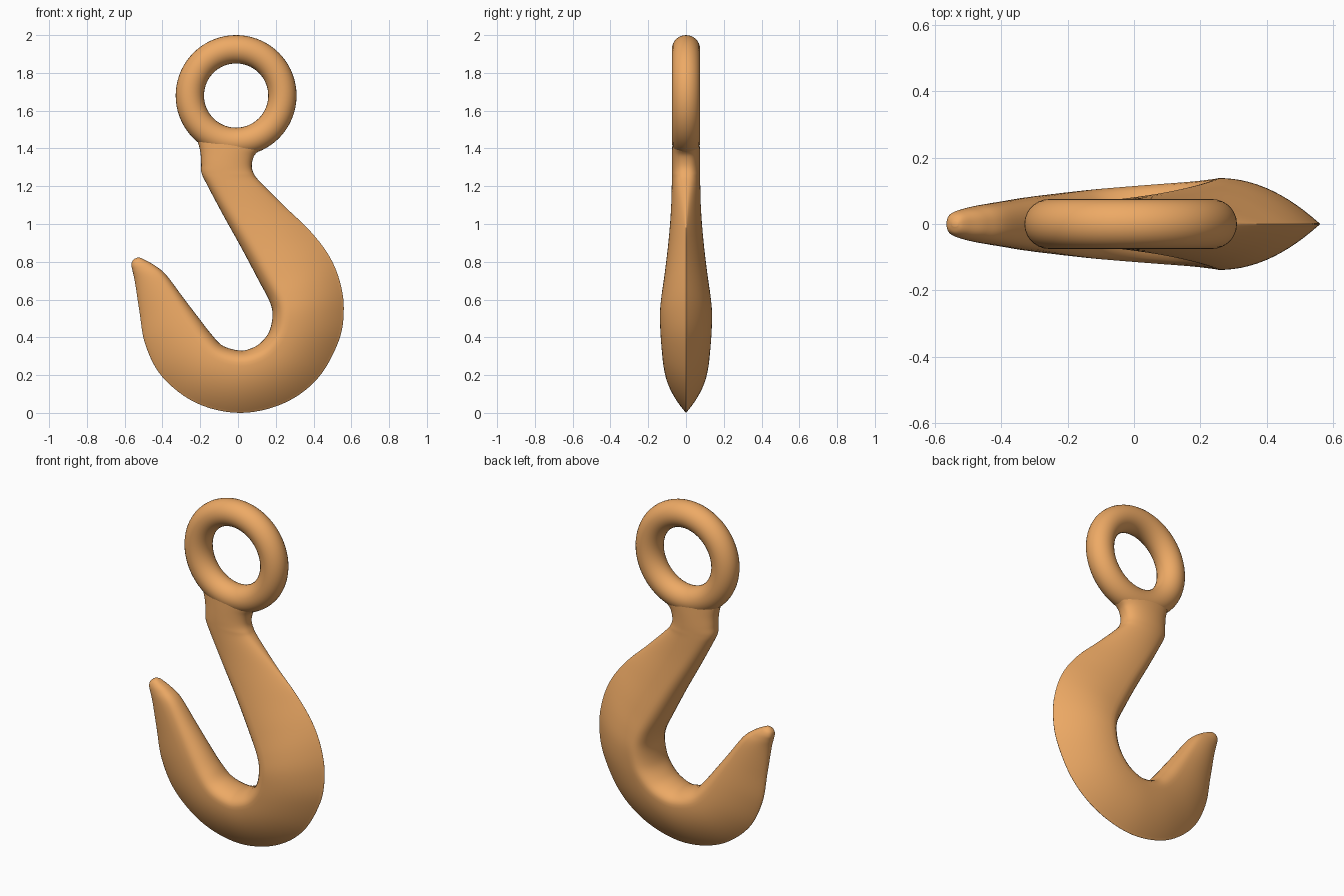
import bpy, bmesh, math

if "Cube" in bpy.data.objects:
    bpy.data.objects.remove(bpy.data.objects["Cube"])

mat = bpy.data.materials.new("orange_paint")
mat.diffuse_color = (0.85, 0.40, 0.13, 1)
mat.use_nodes = True
mat.node_tree.nodes["Principled BSDF"].inputs["Base Color"].default_value = mat.diffuse_color


def finish(obj, angle):
    obj.data.materials.append(mat)
    bpy.ops.object.select_all(action='DESELECT')
    obj.select_set(True)
    bpy.context.view_layer.objects.active = obj
    bpy.ops.object.shade_smooth_by_angle(angle=math.radians(angle))


# eye ring
bpy.ops.mesh.primitive_torus_add(location=(-0.01, 0, 1.68), rotation=(math.pi / 2, 0, 0),
                                 major_radius=0.245, minor_radius=0.075,
                                 major_segments=72, minor_segments=28)
ring = bpy.context.object
ring.name = "eye_ring"
finish(ring, 60)

# hook stations: throat-side x, z, outer-side x, z, half thickness, teardrop blend
stations = [
    (-.22, 1.46, .13, 1.40, .072, 0), (-.20, 1.385, .088, 1.365, .074, 0),
    (-.195, 1.32, .073, 1.31, .075, 0), (-.193, 1.27, .085, 1.265, .075, 0),
    (-.165, 1.21, .12, 1.22, .077, .2), (-.08, 1.05, .25, 1.09, .083, .65),
    (.02, .87, .38, .965, .095, .95), (.11, .70, .48, .835, .114, 1),
    (.165, .595, .538, .70, .13, 1), (.183, .52, .56, .55, .138, 1),
    (.165, .43, .533, .38, .135, 1), (.118, .37, .42, .18, .128, 1),
    (.068, .341, .24, .050, .122, 1), (.01, .33, .01, 0, .115, 1),
    (-.08, .355, -.22, .052, .105, 1), (-.14, .415, -.40, .19, .095, .95),
    (-.21, .505, -.49, .36, .085, .8), (-.29, .61, -.522, .54, .073, .6),
    (-.38, .73, -.545, .69, .060, .35), (-.44, .78, -.558, .75, .048, .1),
    (-.49, .808, -.564, .778, .038, 0), (-.515, .82, -.561, .80, .026, 0),
    (-.53, .823, -.548, .816, .008, 0),
]


def spline(p0, p1, p2, p3, t):
    return [0.5 * (2 * b + (c - a) * t + (2 * a - 5 * b + 4 * c - d) * t * t
                   + (3 * b - a - 3 * c + d) * t ** 3)
            for a, b, c, d in zip(p0, p1, p2, p3)]


def half_width(u, s, blend):
    # rounded box blended into a teardrop with a thin outer edge
    rounded = max(s, 0) ** 0.75
    if u < 0.2:
        drop = math.sqrt(max(0, 1 - ((0.2 - u) / 0.2) ** 2))
    else:
        drop = 1 - ((u - 0.2) / 0.8) ** 2
        drop = max(drop, 0.06 * math.sqrt(max(0, 1 - u) * 30)) if u > 0.97 else drop
    return rounded * (1 - blend) + drop * blend


rows = []
pad = [stations[0]] + stations + [stations[-1]]
for i in range(len(stations) - 1):
    rows += [spline(*pad[i:i + 4], k / 6) for k in range(6)]
rows.append(list(stations[-1]))

# hook body lofted through the stations
N = 48
bm = bmesh.new()
loops = []
for ix, iz, ox, oz, thick, blend in rows:
    blend = min(1, max(0, blend))
    loop = []
    for j in range(N):
        a = 2 * math.pi * j / N
        u = (1 - math.cos(a)) / 2
        s = math.sin(a)
        y = thick * half_width(u, abs(s), blend)
        if abs(s) < 1e-6:
            y = 0
        loop.append(bm.verts.new((ix + (ox - ix) * u, math.copysign(y, s), iz + (oz - iz) * u)))
    loops.append(loop)
for la, lb in zip(loops, loops[1:]):
    for j in range(N):
        k = (j + 1) % N
        bm.faces.new((la[j], la[k], lb[k], lb[j]))
bm.faces.new(loops[0])
bm.faces.new(loops[-1])
bmesh.ops.recalc_face_normals(bm, faces=bm.faces)
mesh = bpy.data.meshes.new("hook_body")
bm.to_mesh(mesh)
bm.free()
hook = bpy.data.objects.new("hook_body", mesh)
bpy.context.collection.objects.link(hook)
finish(hook, 45)
